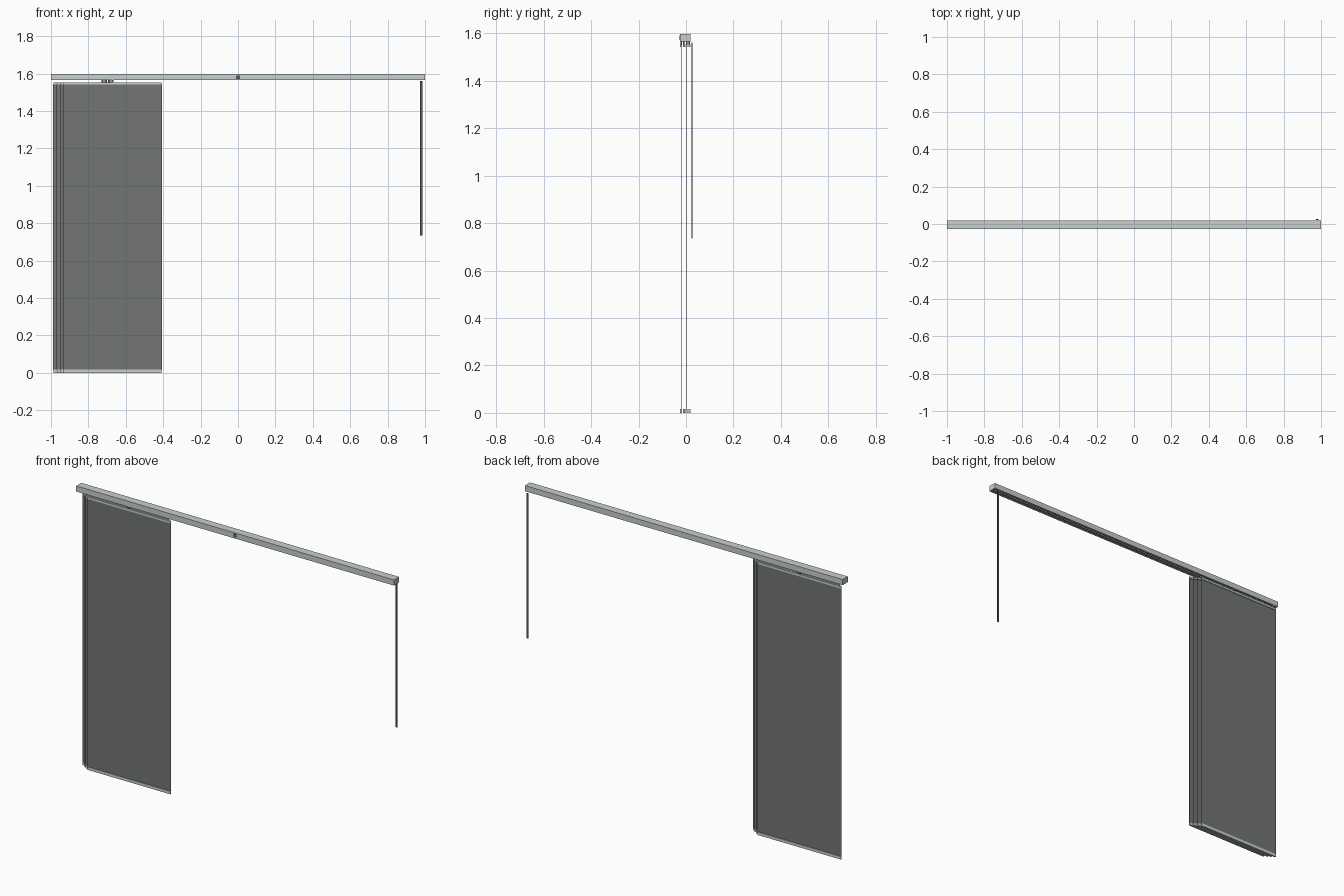
import bpy, bmesh

if "Cube" in bpy.data.objects:
    bpy.data.objects.remove(bpy.data.objects["Cube"])

def mat(name, c):
    m = bpy.data.materials.new(name)
    m.diffuse_color = (*c, 1)
    m.use_nodes = True
    m.node_tree.nodes["Principled BSDF"].inputs["Base Color"].default_value = m.diffuse_color
    return m

ALU = mat("pale_aluminium", (0.58, 0.62, 0.62))
FABRIC = mat("grey_fabric", (0.17, 0.18, 0.175))
DARK = mat("dark_grey_plastic", (0.1, 0.1, 0.1))

def box(name, x, y, z, m):
    """Box from (min, max) pairs along each axis."""
    bm = bmesh.new()
    bmesh.ops.create_cube(bm, size=1)
    for v in bm.verts:
        v.co = [r[0] if c < 0 else r[1] for c, r in zip(v.co, (x, y, z))]
    me = bpy.data.meshes.new(name)
    bm.to_mesh(me)
    bm.free()
    me.materials.append(m)
    ob = bpy.data.objects.new(name, me)
    bpy.context.collection.objects.link(ob)
    return ob

# Head rail: roof, front and back walls, ribs between the four tracks
Y0, Y1, Z0, Z1, T = -0.026, 0.020, 1.565, 1.597, 0.002
box("rail_roof", (-1, 1), (Y0, Y1), (Z1 - T, Z1), ALU)
box("rail_front", (-1, 1), (Y0, Y0 + T), (Z0, Z1 - T), ALU)
box("rail_back", (-1, 1), (Y1 - T, Y1), (Z0, Z1 - T), ALU)
pitch = (Y1 - Y0) / 4
for i in range(1, 4):
    y = Y0 + i * pitch
    box(f"rail_rib_{i}", (-0.998, 0.998), (y - 0.003, y + 0.003), (Z0, Z0 + T), ALU)
for s in (-1, 1):
    box("rail_end_cap", sorted((s, s * 0.996)), (Y0 + T, Y1 - T), (Z0, Z1 - T), ALU)
box("rail_centre_clip", (-0.01, 0.01), (Y0 - 0.001, Y0 + 0.002), (1.571, 1.591), DARK)

# Four stacked panels, each shifted sideways from the next
for i in range(4):
    y = Y0 + (i + 0.5) * pitch
    x0 = -0.935 - i * 0.018
    x1 = x0 + 0.528
    xc = (x0 + x1) / 2
    box(f"panel_fabric_{i}", (x0, x1), (y - 0.0005, y + 0.0005), (0.015, 1.545), FABRIC)
    box(f"panel_top_bar_{i}", (x0 + 0.002, x1 - 0.002), (y - 0.004, y + 0.004), (1.541, 1.553), ALU)
    box(f"panel_bottom_bar_{i}", (x0 + 0.002, x1 - 0.002), (y - 0.004, y + 0.004), (0, 0.017), ALU)
    box(f"panel_carrier_{i}", (xc - 0.006, xc + 0.006), (y - 0.003, y + 0.003), (1.553, 1.567), DARK)

# Pull wand
box("pull_wand", (0.974, 0.986), (0.0225, 0.0265), (0.735, 1.56), DARK)
